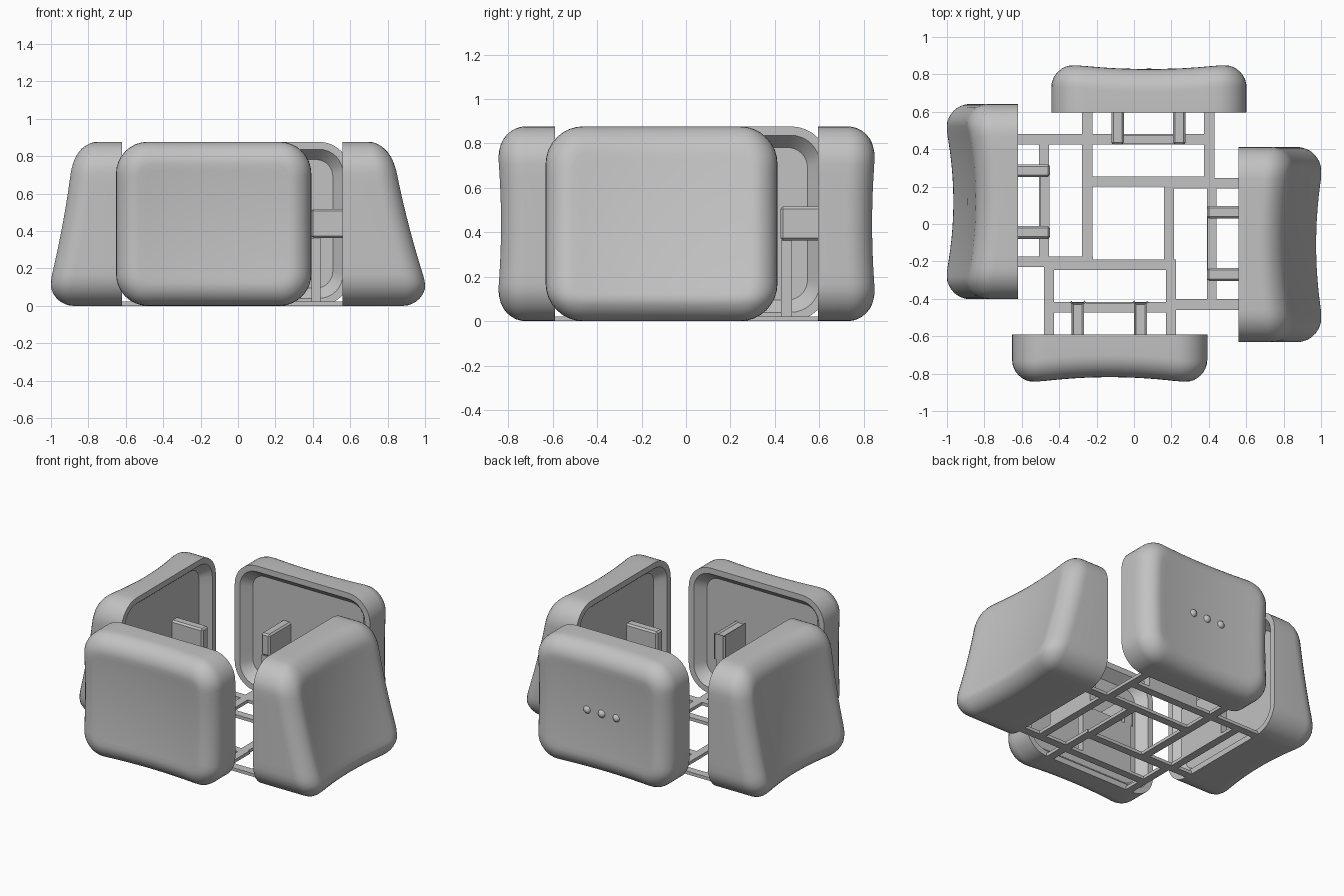
import bpy, bmesh, math
from mathutils import Vector, Matrix

if "Cube" in bpy.data.objects:
    bpy.data.objects.remove(bpy.data.objects["Cube"])

grey = bpy.data.materials.new("light_grey")
grey.diffuse_color = (0.54, 0.54, 0.54, 1)
grey.use_nodes = True
grey.node_tree.nodes["Principled BSDF"].inputs["Base Color"].default_value = grey.diffuse_color

W, H = 1.044, 0.877         # cap width and height
FLOOR = 0.065               # cavity depth


def finish(name, bm, angle=35):
    bmesh.ops.recalc_face_normals(bm, faces=bm.faces)
    me = bpy.data.meshes.new(name)
    bm.to_mesh(me)
    bm.free()
    me.materials.append(grey)
    ob = bpy.data.objects.new(name, me)
    bpy.context.collection.objects.link(ob)
    bpy.ops.object.select_all(action='DESELECT')
    ob.select_set(True)
    bpy.context.view_layer.objects.active = ob
    bpy.ops.object.shade_smooth_by_angle(angle=math.radians(angle))
    return ob


def outline(inset, r, corner=8, side=10):
    """Rounded rectangle as (u, v), u centred, v from 0 to H."""
    a, b = W / 2 - inset, H / 2 - inset
    pts = []
    for k, (sx, sy) in enumerate([(1, 1), (-1, 1), (-1, -1), (1, -1)]):
        for i in range(corner + 1):
            t = math.pi / 2 * (k + i / corner)
            pts.append(Vector((sx * (a - r) + r * math.cos(t),
                               sy * (b - r) + r * math.sin(t) + H / 2)))
    out = []
    for i, p in enumerate(pts):             # subdivide the straight sides
        out.append(p)
        if i % (corner + 1) == corner:
            q = pts[(i + 1) % len(pts)]
            out += [p.lerp(q, j / side) for j in range(1, side)]
    return out


def cap(name, mat, depth):
    """Hollow cap: base at local d = 0, dished face at depth(u, v)."""
    bm = bmesh.new()
    R, r0 = 0.12, 0.17
    rings = []

    def ring(pts, d):
        rings.append([bm.verts.new(mat @ Vector((p.x, d(p.x, p.y), p.y))) for p in pts])

    ring(outline(0.095, 0.09), lambda u, v: FLOOR)    # cavity floor
    ring(outline(0.04, 0.13), lambda u, v: 0.0)       # inner lip
    ring(outline(0, r0), lambda u, v: 0.0)            # outer lip
    for i in range(9):                                # side wall and rounded edge
        t = math.pi / 2 * i / 8
        ring(outline(R * (1 - math.cos(t)), r0 - 0.09 * (1 - math.cos(t))),
             lambda u, v: depth(u, v) - R * (1 - math.sin(t)))
    last, c = outline(R, r0 - 0.09), Vector((0, H / 2))
    for i in range(1, 10):                            # dished face
        ring([c.lerp(p, 1 - i / 10) for p in last], depth)
    n = len(last)
    for a, b in zip(rings, rings[1:]):
        for i in range(n):
            bm.faces.new((a[i], a[(i + 1) % n], b[(i + 1) % n], b[i]))
    bm.faces.new(rings[0])
    bm.faces.new(rings[-1])
    return finish(name, bm)


def box(bm, lo, hi, mat=Matrix(), bevel=0.0):
    vs = bmesh.ops.create_cube(bm, size=1)["verts"]
    lo, hi = Vector(lo), Vector(hi)
    for v in vs:
        v.co = mat @ Vector([(lo[i] + hi[i]) / 2 + v.co[i] * (hi[i] - lo[i]) for i in range(3)])
    if bevel:
        edges = list({e for v in vs for e in v.link_edges})
        bmesh.ops.bevel(bm, geom=edges, offset=bevel, segments=1, affect='EDGES', profile=0.5)


def flat(base, dish):
    return lambda u, v: (base - dish * max(0, 1 - (u / 0.42) ** 2)
                         - 0.014 * max(0, 1 - ((v - H / 2) / 0.32) ** 2))


def sloped(base, k1, k2, dish):
    def f(u, v):
        s = min(max((v - 0.1) / 0.68, 0), 1.1)
        return base - k1 * s + k2 * s * s - dish * max(0, 1 - (u / 0.42) ** 2)
    return f


# name, turn about z, base centre, face depth, stem positions along the width
T, Rz = Matrix.Translation, lambda a: Matrix.Rotation(math.radians(a), 4, 'Z')
CAPS = [
    ("back", 0, (0.08, 0.595), flat(0.259, 0.026), (-0.1675, 0.1625)),
    ("left", 90, (-0.62, 0.12), sloped(0.393, 0.17, 0.045, 0.045), (-0.165, 0.165)),
    ("front", 180, (-0.13, -0.59), flat(0.259, 0.03), (-0.165, 0.17)),
    ("right", 270, (0.56, -0.11), sloped(0.453, 0.225, 0.05, 0.037), (-0.173, 0.16)),
]
for name, turn, (x, y), depth, stems in CAPS:
    mat = T((x, y, 0)) @ Rz(turn)
    cap(name + "_cap", mat, depth)
    # stem prongs from the cavity floor, carried by a thin support wall
    bm = bmesh.new()
    for s in stems:
        box(bm, (s - 0.034, -0.17, 0.363), (s + 0.034, FLOOR + 0.012, 0.517), mat, 0.011)
    finish(name + "_stem_prongs", bm, 20)
    bm = bmesh.new()
    box(bm, (stems[0] - 0.03, -0.168, 0.0), (stems[1] + 0.03, -0.118, 0.363), mat)
    finish(name + "_support_wall", bm)

# three raised dots on the back cap
for i in (-1, 0, 1):
    bm = bmesh.new()
    bmesh.ops.create_uvsphere(bm, u_segments=20, v_segments=12, radius=0.028,
                              matrix=T((0.08 + 0.113 * i, 0.806, 0.435)))
    finish("raised_dot", bm)

# flat connecting frame: x0, x1, y0, y1
BARS = [
    (-0.63, 0.43, 0.425, 0.48), (-0.278, -0.222, -0.2, 0.6),
    (-0.278, 0.43, 0.2, 0.255), (0.2, 0.57, 0.19, 0.245), (0.375, 0.43, 0.2, 0.6),
    (0.16, 0.215, -0.2, 0.2), (0.17, 0.225, -0.6, -0.19),
    (-0.63, -0.22, -0.23, -0.175), (-0.48, 0.225, -0.245, -0.19),
    (-0.48, -0.428, -0.6, -0.2), (-0.48, 0.215, -0.472, -0.418),
    (0.17, 0.57, -0.46, -0.402), (0.39, 0.442, -0.46, 0.2),
    (-0.508, -0.455, -0.2, 0.48),
]
bm = bmesh.new()
for x0, x1, y0, y1 in BARS:
    box(bm, (x0, y0, 0), (x1, y1, 0.022))
finish("connecting_frame", bm)
